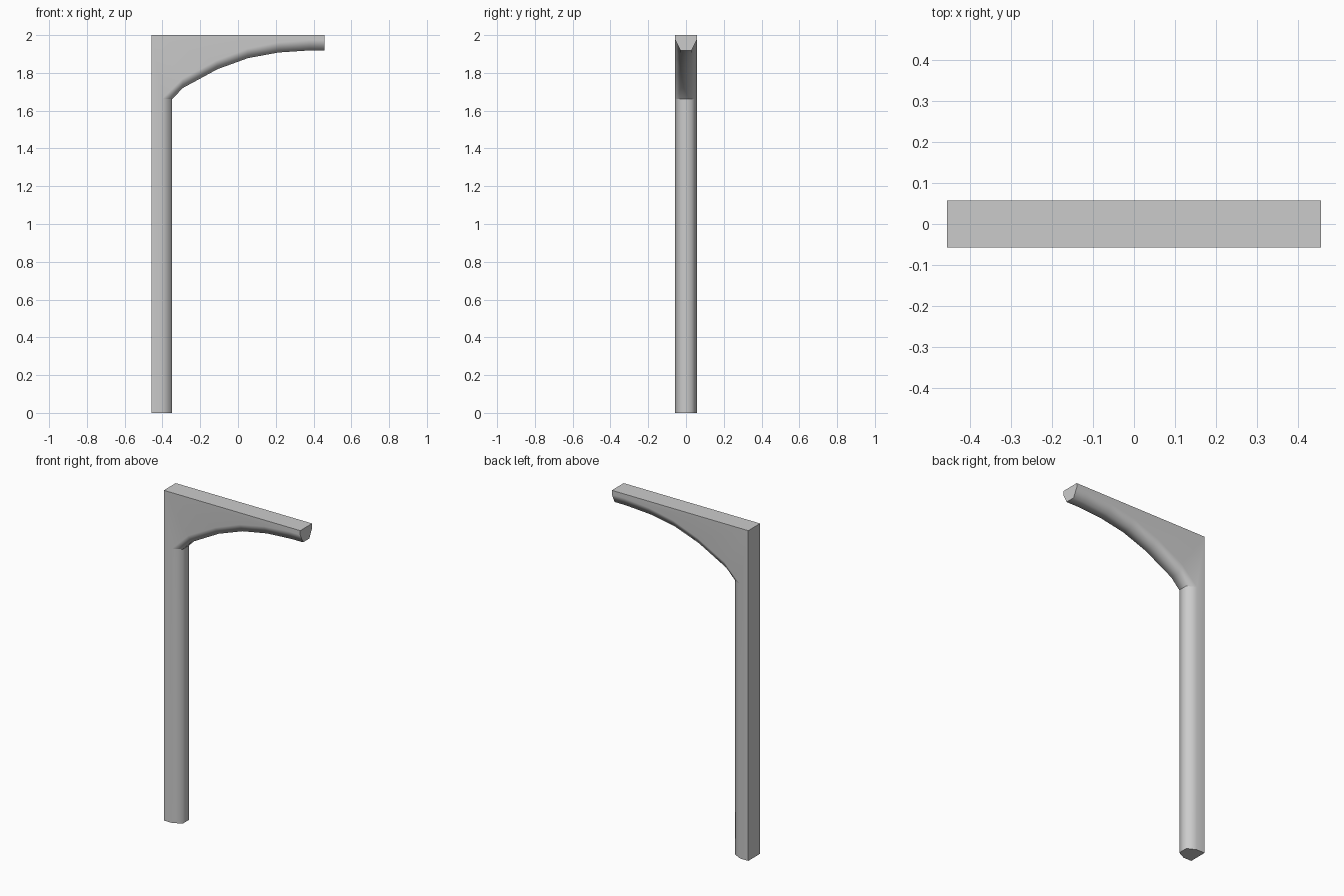
import bpy, bmesh, math

if "Cube" in bpy.data.objects:
    bpy.data.objects.remove(bpy.data.objects["Cube"])

HALF_W, FRONT_W = 0.057, 0.03     # half depth at the sides and at the narrow inner face
BACK, TOP = -0.457, 2.0

# Inner contour stations: (side edge x, z), (inner face x, z)
stations = [
    ((-0.402, 0.0),    (-0.349, 0.0)),
    ((-0.402, 1.661),  (-0.349, 1.661)),
    ((-0.295, 1.768),  (-0.292, 1.72)),
    ((-0.114, 1.866),  (-0.108, 1.82)),
    ((0.050, 1.928),   (0.052, 1.878)),
    ((0.214, 1.961),   (0.214, 1.908)),
    ((0.380, 1.974),   (0.380, 1.919)),
    ((0.457, 1.974),   (0.457, 1.919)),
]

bm = bmesh.new()

# Chamfered inner profile swept up the post and along the arch
rows = []
for (sx, sz), (fx, fz) in stations:
    rows.append([bm.verts.new(p) for p in (
        (sx, -HALF_W, sz), (fx, -FRONT_W, fz), (fx, FRONT_W, fz), (sx, HALF_W, sz))])
for a, b in zip(rows, rows[1:]):
    for i in range(3):
        bm.faces.new((a[i], a[i + 1], b[i + 1], b[i]))

# Outer corners of the back and top
foot, corner, tip = [
    [bm.verts.new((x, s * HALF_W, z)) for s in (-1, 1)]
    for x, z in ((BACK, 0), (BACK, TOP), (-BACK, TOP))]

# Side panels, back, top and end caps
for k, col in ((0, 0), (1, 3)):
    bm.faces.new([foot[k]] + [r[col] for r in rows] + [tip[k], corner[k]])
bm.faces.new((foot[0], foot[1], corner[1], corner[0]))
bm.faces.new((corner[0], corner[1], tip[1], tip[0]))
bm.faces.new([foot[0]] + rows[0] + [foot[1]])
bm.faces.new([tip[0]] + rows[-1] + [tip[1]])
bmesh.ops.recalc_face_normals(bm, faces=bm.faces)

# Smooth the rounded inner side, keep outer corners and the springing line sharp
spring = set(rows[1])
for f in bm.faces:
    f.smooth = True
for e in bm.edges:
    at_spring = e.verts[0] in spring and e.verts[1] in spring
    e.smooth = not (at_spring or e.calc_face_angle(0) > math.radians(75))

mesh = bpy.data.meshes.new("half_arch_post")
bm.to_mesh(mesh)
bm.free()
post = bpy.data.objects.new("half_arch_post", mesh)
bpy.context.collection.objects.link(post)

# Keep the large side panels looking flat
wn = post.modifiers.new("weighted_normals", 'WEIGHTED_NORMAL')
wn.keep_sharp = True
